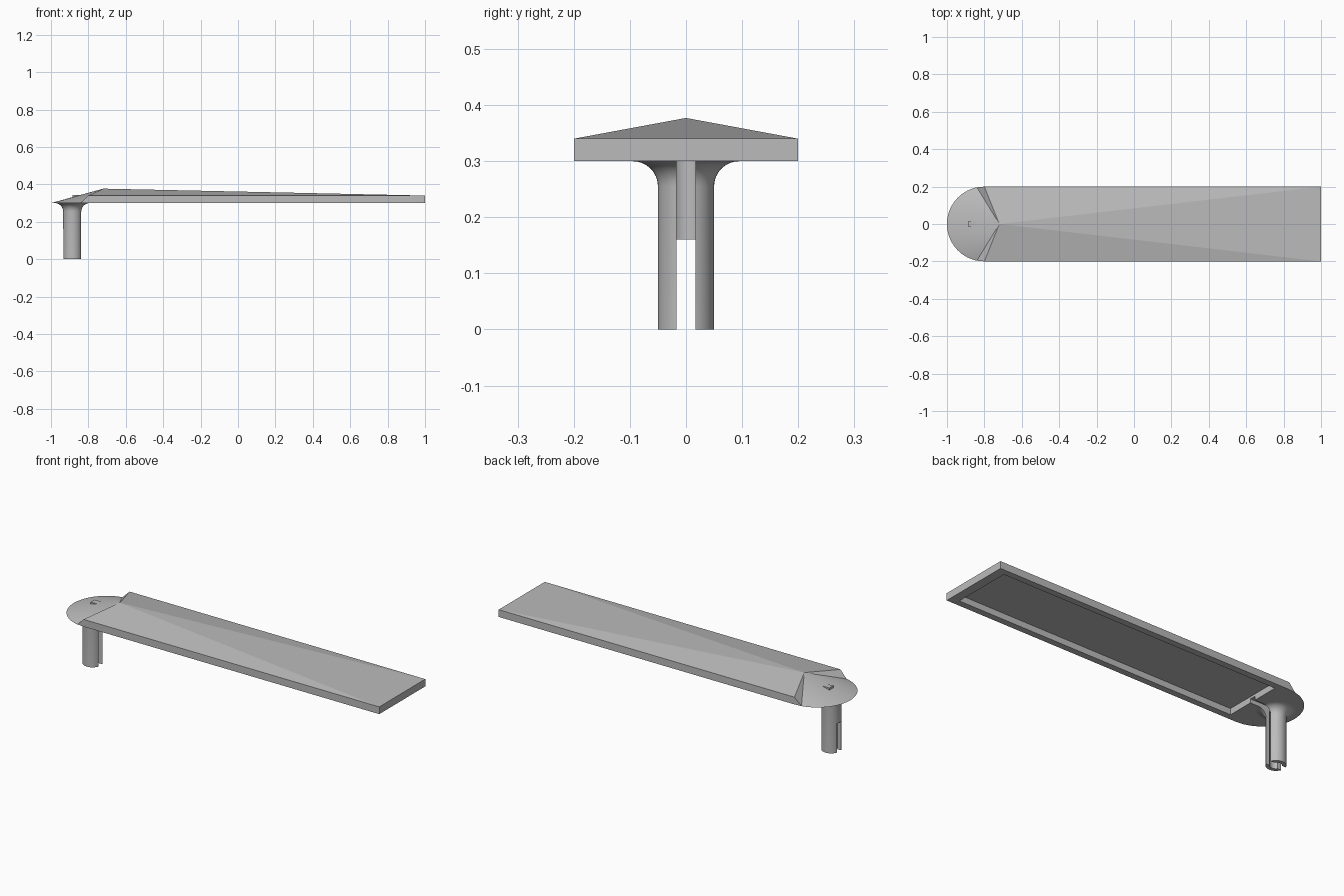
import bpy, bmesh
from math import sin, cos, pi, acos, radians
from mathutils import Matrix, Vector

cube = bpy.data.objects.get("Cube")
if cube:
    bpy.data.objects.remove(cube, do_unlink=True)

grey = bpy.data.materials.new("plain grey")
grey.use_nodes = True
grey.diffuse_color = (0.5, 0.5, 0.5, 1)
grey.node_tree.nodes["Principled BSDF"].inputs["Base Color"].default_value = grey.diffuse_color


def finish(name, bm):
    bmesh.ops.recalc_face_normals(bm, faces=bm.faces)
    mesh = bpy.data.meshes.new(name)
    bm.to_mesh(mesh)
    bm.free()
    mesh.materials.append(grey)
    obj = bpy.data.objects.new(name, mesh)
    bpy.context.collection.objects.link(obj)
    return obj


def box(name, low, high):
    low, high = Vector(low), Vector(high)
    bm = bmesh.new()
    place = Matrix.Translation((low + high) / 2) @ Matrix.Diagonal((*(high - low), 1))
    bmesh.ops.create_cube(bm, size=1, matrix=place)
    return finish(name, bm)


def cut(obj, cutter):
    mod = obj.modifiers.new("cut", 'BOOLEAN')
    mod.operation, mod.solver, mod.object = 'DIFFERENCE', 'EXACT', cutter
    bpy.context.view_layer.objects.active = obj
    bpy.ops.object.modifier_apply(modifier=mod.name)
    bpy.data.objects.remove(cutter, do_unlink=True)


def smooth(obj, angle):
    bpy.ops.object.select_all(action='DESELECT')
    obj.select_set(True)
    bpy.context.view_layer.objects.active = obj
    bpy.ops.object.shade_smooth_by_angle(angle=radians(angle))


base, edge, half = 0.3, 0.34, 0.2
nose_x, post_x, slot = -0.8, -0.885, 0.017

# Arm: long slab with a shallow peaked top, and a round sloping nose
bm = bmesh.new()
apex = bm.verts.new((-0.72, 0, 0.377))
start = acos(-0.2)
steps = 40
rim = []
for i in range(steps + 1):
    a = start + (2 * pi - 2 * start) * i / steps
    rim.append(bm.verts.new((nose_x + half * cos(a), half * sin(a), base)))
for p, q in zip(rim, rim[1:]):
    bm.faces.new((p, q, apex))
low, high = [], []
for x, y in ((nose_x, -half), (1, -half), (1, half), (nose_x, half)):
    low.append(bm.verts.new((x, y, base)))
    high.append(bm.verts.new((x, y, edge)))
for i in range(3):
    bm.faces.new((low[i], low[i + 1], high[i + 1], high[i]))
    bm.faces.new((high[i], high[i + 1], apex))
for corner, i in ((rim[-1], 0), (rim[0], 3)):
    bm.faces.new((corner, low[i], high[i]))
    bm.faces.new((corner, high[i], apex))
bm.faces.new(rim + low)
arm = finish("arm", bm)

# Recess under the arm and the cable channel leading to it
cut(arm, box("recess", (-0.74, -0.165, 0.2), (0.95, 0.165, 0.334)))
cut(arm, box("channel", (-0.912, -slot, 0.2), (-0.7, slot, 0.322)))
smooth(arm, 8)

# Small raised catch on the nose
box("nose_catch", (post_x, -slot, 0.326), (-0.835, slot, 0.343))

# Post: hollow round tube flaring into the nose
profile = [(0.03, base), (0.03, 0), (0.05, 0)]
for i in range(9):
    a = i / 8 * pi / 2
    profile.append((0.095 - 0.045 * cos(a), 0.255 + 0.045 * sin(a)))
bm = bmesh.new()
sides = 40
rings = [[bm.verts.new((post_x + r * cos(2 * pi * k / sides), r * sin(2 * pi * k / sides), z))
          for k in range(sides)] for r, z in profile]
for j, ring in enumerate(rings):
    after = rings[(j + 1) % len(rings)]
    for k in range(sides):
        m = (k + 1) % sides
        bm.faces.new((ring[k], ring[m], after[m], after[k]))
post = finish("post", bm)

# Slots: full height toward the arm, lower half on the far side
cut(post, box("inner_slot", (post_x, -slot, -0.1), (-0.7, slot, 0.4)))
cut(post, box("outer_slot", (-1.1, -slot, -0.1), (post_x, slot, 0.16)))
smooth(post, 30)
